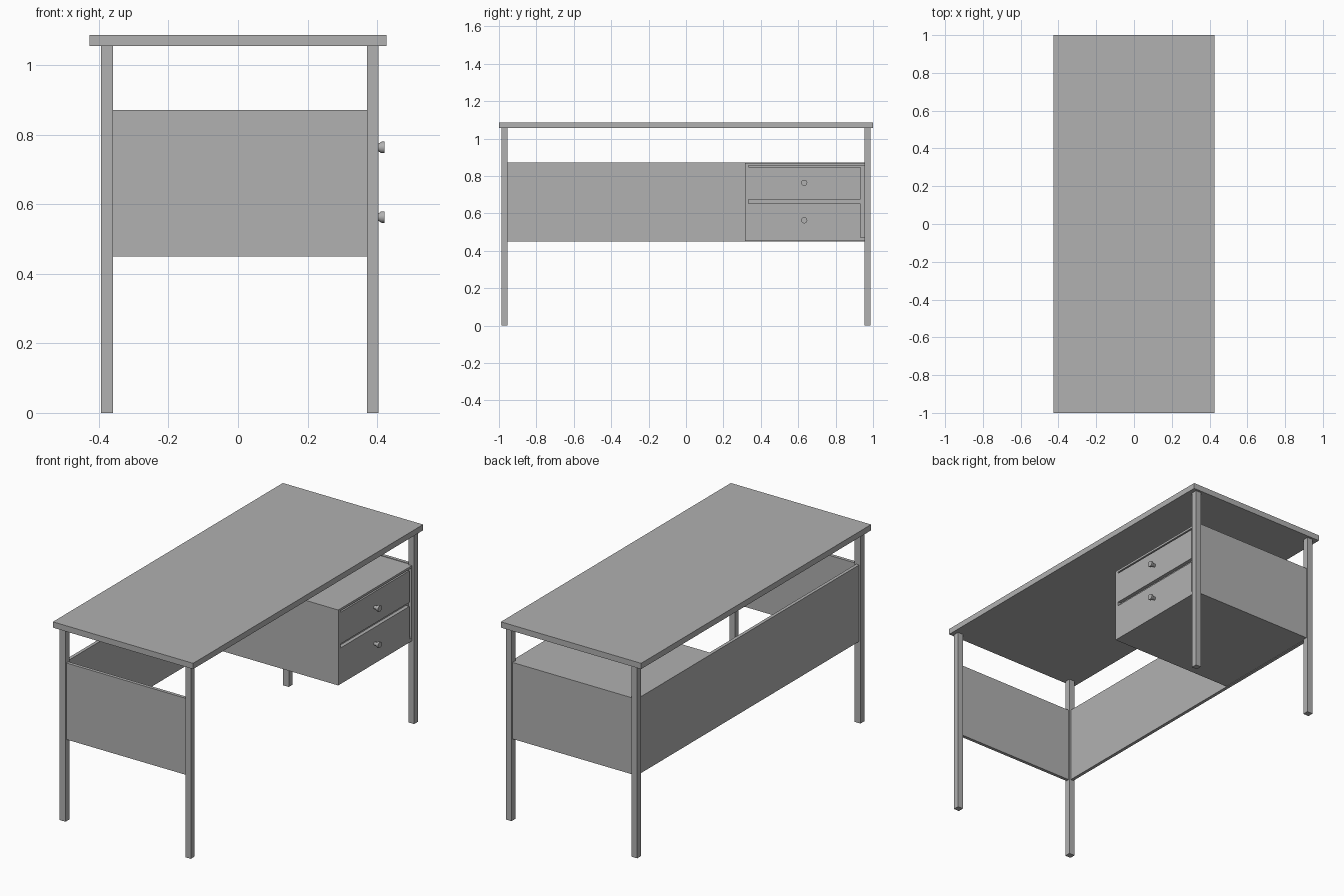
import bpy, bmesh, math
from mathutils import Matrix

if "Cube" in bpy.data.objects:
    bpy.data.objects.remove(bpy.data.objects["Cube"])

# Mid grey finish shared by every part
grey = bpy.data.materials.new("mid_grey")
grey.diffuse_color = (0.44, 0.44, 0.44, 1)
grey.use_nodes = True
grey.node_tree.nodes["Principled BSDF"].inputs["Base Color"].default_value = grey.diffuse_color


def finish(name, bm):
    bmesh.ops.recalc_face_normals(bm, faces=bm.faces)
    me = bpy.data.meshes.new(name)
    bm.to_mesh(me)
    bm.free()
    me.materials.append(grey)
    ob = bpy.data.objects.new(name, me)
    bpy.context.collection.objects.link(ob)
    return ob


def box(name, x, y, z):
    """Box from (min, max) ranges."""
    bm = bmesh.new()
    size = [r[1] - r[0] for r in (x, y, z)]
    mid = [(r[0] + r[1]) / 2 for r in (x, y, z)]
    bmesh.ops.create_cube(bm, size=1, matrix=Matrix.Translation(mid) @ Matrix.Diagonal((*size, 1)))
    return finish(name, bm)


def knob(name, y, z, segments=24):
    """Turned knob, profile of (x, radius) points spun about the x axis."""
    profile = [(0.388, 0.009), (0.402, 0.0095), (0.412, 0.0165),
               (0.4215, 0.0165), (0.4215, 0.0)]
    bm = bmesh.new()
    vs = [bm.verts.new((x, y, z + r)) for x, r in profile]
    es = [bm.edges.new(p) for p in zip(vs, vs[1:])]
    bmesh.ops.spin(bm, geom=vs + es, cent=(0, y, z), axis=(1, 0, 0),
                   angle=2 * math.pi, steps=segments)
    bmesh.ops.remove_doubles(bm, verts=bm.verts, dist=1e-5)
    ob = finish(name, bm)
    bpy.ops.object.select_all(action='DESELECT')
    ob.select_set(True)
    bpy.context.view_layer.objects.active = ob
    bpy.ops.object.shade_smooth_by_angle(angle=math.radians(40))
    return ob


# Table top
box("table_top", (-0.427, 0.427), (-1, 1), (1.055, 1.087))

# Four square legs
for xn, x in (("rear", (-0.394, -0.359)), ("drawer_side", (0.371, 0.404))):
    for yn, y in (("left", -0.971), ("right", 0.971)):
        box(f"{xn}_leg_{yn}", x, (y - 0.0165, y + 0.0165), (0, 1.055))

# Thin panels set between the legs
panel_z = (0.45, 0.871)
box("modesty_panel", (-0.386, -0.368), (-0.955, 0.955), panel_z)
for n, y in (("left", -0.971), ("right", 0.971)):
    box(f"side_panel_{n}", (-0.359, 0.371), (y - 0.009, y + 0.009), panel_z)

# Drawer cabinet with a shallow recess in its front
cabinet = box("drawer_cabinet", (-0.368, 0.39), (0.315, 0.962), (0.453, 0.868))
cutter = box("recess_cutter", (0.37, 0.45), (0.335, 0.954), (0.472, 0.856))
cutter.hide_render = True
cutter.hide_set(True)
cut = cabinet.modifiers.new("recess", 'BOOLEAN')
cut.operation = 'DIFFERENCE'
cut.object = cutter
cut.solver = 'EXACT'

# Drawer fronts leave finger gaps above and beside them
for n, z, kz in (("upper", (0.674, 0.848), 0.763), ("lower", (0.472, 0.652), 0.563)):
    box(f"{n}_drawer_front", (0.37, 0.39), (0.335, 0.933), z)
    knob(f"{n}_drawer_knob", 0.632, kz)
